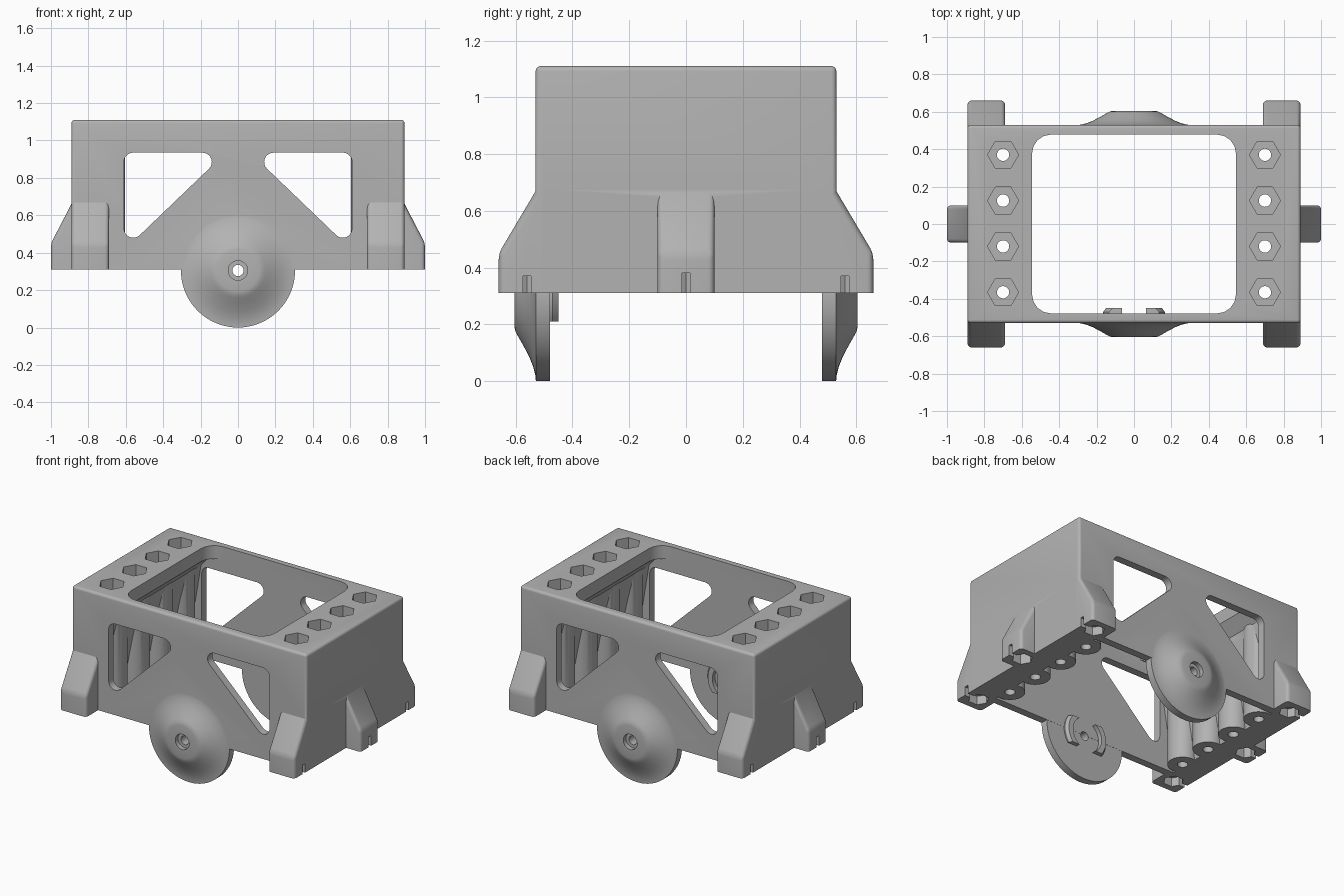
import bpy, bmesh
from math import cos, sin, pi, tau
from mathutils import Matrix, Vector

cube = bpy.data.objects.get("Cube")
if cube:
    bpy.data.objects.remove(cube, do_unlink=True)

grey = bpy.data.materials.new("plain_grey")
grey.use_nodes = True
GREY = (0.45, 0.45, 0.45, 1)
grey.diffuse_color = GREY
grey.node_tree.nodes["Principled BSDF"].inputs["Base Color"].default_value = GREY

BASE, TOP = 0.31, 1.11
HX, HY = 0.89, 0.53          # half width and half depth of the frame
INNER = 0.478                # inner face of the front and back walls
AXLE = 0.305                 # height and radius of the round domes


def finish(name, bm):
    bmesh.ops.recalc_face_normals(bm, faces=bm.faces)
    mesh = bpy.data.meshes.new(name)
    bm.to_mesh(mesh)
    bm.free()
    mesh.materials.append(grey)
    obj = bpy.data.objects.new(name, mesh)
    bpy.context.collection.objects.link(obj)
    return obj


def prism(name, pts, axis, lo, hi, bevel=0, keep=None):
    """Extrude a 2D outline along an axis, optionally rounding chosen edges."""
    place = {"x": lambda a, b, d: (d, a, b),
             "y": lambda a, b, d: (a, d, b),
             "z": lambda a, b, d: (a, b, d)}[axis]
    bm = bmesh.new()
    face = bm.faces.new([bm.verts.new(place(a, b, lo)) for a, b in pts])
    ext = bmesh.ops.extrude_face_region(bm, geom=[face])
    verts = [g for g in ext["geom"] if isinstance(g, bmesh.types.BMVert)]
    bmesh.ops.translate(bm, verts=verts, vec=place(0, 0, hi - lo))
    bmesh.ops.recalc_face_normals(bm, faces=bm.faces)
    if bevel:
        edges = [e for e in bm.edges if keep(*(v.co for v in e.verts))]
        bmesh.ops.bevel(bm, geom=edges, offset=bevel, segments=4,
                        profile=0.5, affect="EDGES")
    return finish(name, bm)


def rect(x0, x1, y0, y1):
    return [(x0, y0), (x1, y0), (x1, y1), (x0, y1)]


def ngon(cx, cy, r, n, start=0.0):
    return [(cx + r * cos(start + tau * i / n), cy + r * sin(start + tau * i / n))
            for i in range(n)]


def arc(cx, cy, r, a0, a1, n=8):
    return [(cx + r * cos(a0 + (a1 - a0) * i / n), cy + r * sin(a0 + (a1 - a0) * i / n))
            for i in range(n + 1)]


def lathe(name, profile, side):
    """Turn a (depth, radius) profile round the axle."""
    bm = bmesh.new()
    verts = [bm.verts.new((r, side * d, AXLE)) for d, r in profile]
    edges = [bm.edges.new(pair) for pair in zip(verts, verts[1:])]
    bmesh.ops.spin(bm, geom=verts + edges, cent=(0, 0, AXLE), axis=(0, 1, 0),
                   angle=tau, steps=72, use_duplicate=False)
    bmesh.ops.remove_doubles(bm, verts=bm.verts, dist=0.0001)
    return finish(name, bm)


def combine(target, part, operation):
    mod = target.modifiers.new("combine", "BOOLEAN")
    mod.operation, mod.solver, mod.object = operation, "EXACT", part
    bpy.context.view_layer.objects.active = target
    bpy.ops.object.modifier_apply(modifier=mod.name)
    bpy.data.objects.remove(part, do_unlink=True)


def add(part):
    combine(frame, part, "UNION")


def cut(part):
    combine(frame, part, "DIFFERENCE")


def above_base(a, b):
    return max(a.z, b.z) > BASE + 0.01


# Outer shell
frame = prism("frame", rect(-HX, HX, -HY, HY), "z", BASE, TOP, 0.018, above_base)

# Inner cavity with sloping side walls, and the rounded top opening
half = [(0.72, BASE - 0.1), (0.72, BASE), (0.615, 0.94), (0.545, 1.02)]
cut(prism("cavity", half + [(-x, z) for x, z in reversed(half)], "y", -INNER, INNER))
cut(prism("opening", rect(-0.545, 0.545, -INNER, INNER), "z", 0.9, 1.3, 0.1,
          lambda a, b: abs(a.z - b.z) > 0.1))

# Bosses under the row of holes in each side
ROW = [0.37, 0.125, -0.12, -0.365]
for s in (-1, 1):
    for y in ROW:
        add(prism("boss", ngon(s * 0.7, y, 0.095, 40), "z", BASE, 1.04))

# Sloping feet: four at the corners, one on each side
def foot_profile(s, wall, tip):
    return [(s * (wall - 0.03), BASE), (s * (wall - 0.03), 0.72),
            (s * tip, 0.45), (s * tip, BASE)]


def outer_edge(axis, wall):
    return lambda a, b: (above_base(a, b)
                         and max(abs(a[axis]), abs(b[axis])) > wall)


for s in (-1, 1):
    add(prism("side_foot", foot_profile(s, HX, 1.0), "y", -0.1, 0.1, 0.022, outer_edge(0, HX)))
    for t in (-1, 1):
        lo, hi = sorted((t * 0.69, t * HX))
        add(prism("corner_foot", foot_profile(s, HY, 0.66), "x", lo, hi, 0.022,
                  outer_edge(1, HY)))

# Round domes at the front and back
DOME = [(0.479, 0), (0.479, AXLE), (0.529, AXLE), (0.531, 0.285), (0.538, 0.255),
        (0.552, 0.22), (0.573, 0.18), (0.592, 0.147), (0.601, 0.13), (0.605, 0.112),
        (0.605, 0)]
for s in (-1, 1):
    add(lathe("dome", DOME, s))
    cut(lathe("axle_hole", [(0.4, 0), (0.4, 0.03), (0.575, 0.03), (0.575, 0.052),
                            (0.7, 0.052), (0.7, 0)], s))

# Windows in the front and back walls
for s in (-1, 1):
    outline = (arc(0.56, 0.885, 0.05, 0, pi / 2) + arc(0.19, 0.885, 0.05, pi / 2, pi * 1.25)
               + arc(0.56, 0.53, 0.05, pi * 1.25, tau))
    for lo, hi in ((-0.7, -0.44), (0.44, 0.7)):
        cut(prism("window", [(s * x, z) for x, z in outline], "y", lo, hi))

# Hexagonal recesses and through holes along the top
for s in (-1, 1):
    for y in ROW:
        cut(prism("recess", ngon(s * 0.7, y, 0.083, 6), "z", 0.9, 1.2))
        cut(prism("through_hole", ngon(s * 0.7, y, 0.033, 20), "z", 0.2, 1.0))

# Pockets with release slots under the feet
for s in (-1, 1):
    for x, y, top in ((0.79, -0.56, 0.37), (0.79, 0.56, 0.37), (0.905, 0, 0.38)):
        cut(prism("pocket", ngon(s * x, y, 0.065, 6), "z", 0.2, top))
        lo, hi = sorted((s * x, s * 1.1))
        cut(prism("slot", rect(lo, hi, y - 0.014, y + 0.014), "z", 0.2, top))

# Split ring on the inside of the front dome
ring = lathe("split_ring", [(0.49, 0.115), (0.49, 0.165), (0.47, 0.165),
                            (0.45, 0.15), (0.45, 0.115), (0.49, 0.115)], -1)
for lo, hi in ((0.0, AXLE - 0.095), (AXLE + 0.095, 0.6)):
    combine(ring, prism("ring_gap", rect(-0.3, 0.3, lo, hi), "y", -0.6, -0.3), "DIFFERENCE")

# Smooth the rounded surfaces, keep the edges crisp
for obj in (frame, ring):
    bpy.ops.object.select_all(action="DESELECT")
    obj.select_set(True)
    bpy.context.view_layer.objects.active = obj
    bpy.ops.object.shade_smooth_by_angle(angle=pi / 6)
